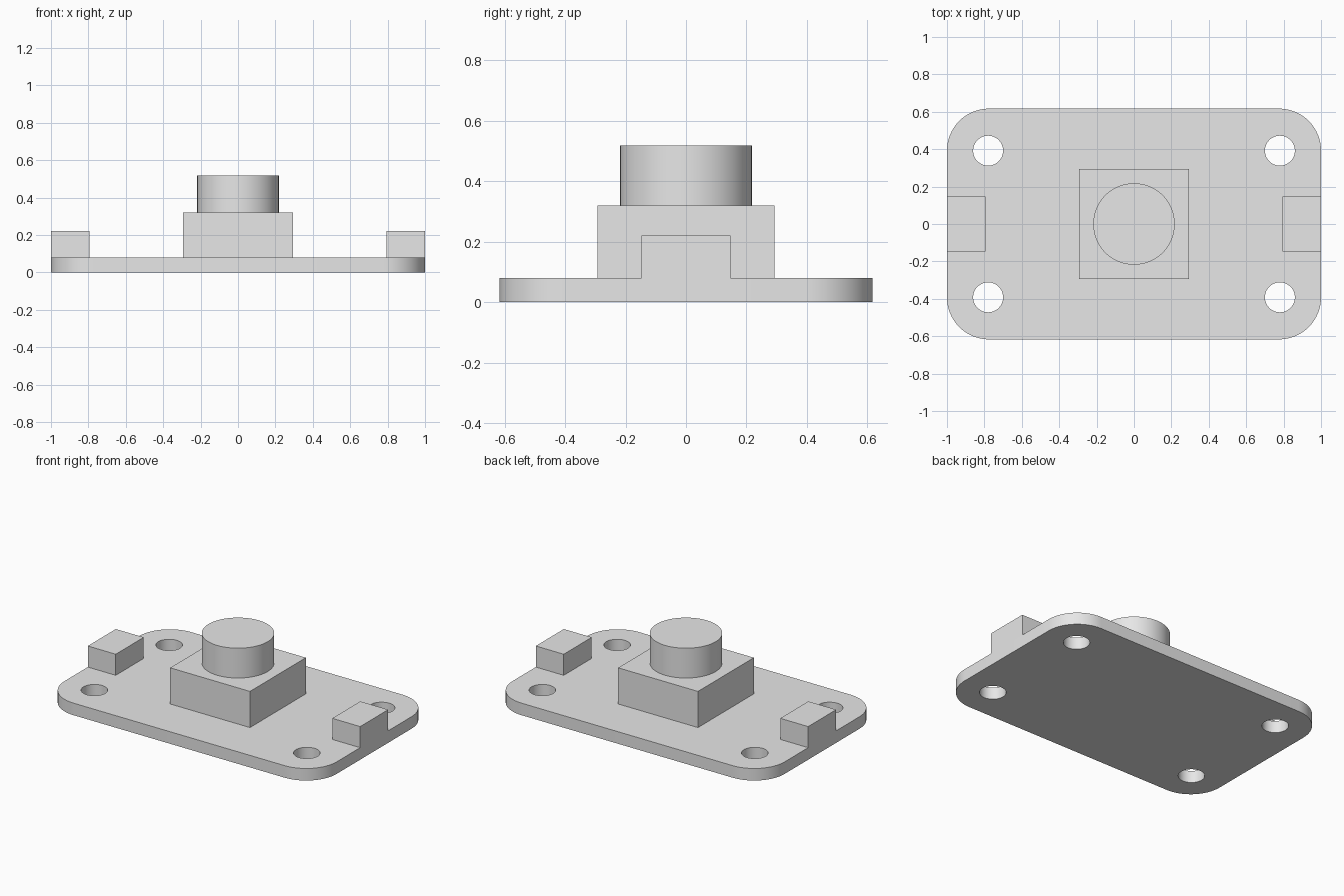
import bpy
import bmesh
import math

old = bpy.data.objects.get("Cube")
if old:
    bpy.data.objects.remove(old, do_unlink=True)

PLATE_TOP = 0.08
BLOCK_TOP = 0.32
HALF_DEPTH = 0.617

grey = bpy.data.materials.new("plain grey")
grey.use_nodes = True
colour = (0.8, 0.8, 0.8, 1)
grey.diffuse_color = colour
grey.node_tree.nodes["Principled BSDF"].inputs["Base Color"].default_value = colour


def finish(name, bm):
    """Turn a bmesh into a named grey object."""
    mesh = bpy.data.meshes.new(name)
    bm.to_mesh(mesh)
    bm.free()
    mesh.materials.append(grey)
    obj = bpy.data.objects.new(name, mesh)
    bpy.context.collection.objects.link(obj)
    return obj


def box(name, low, high, corner=0):
    """Box between two corners, with optional rounded upright edges."""
    bm = bmesh.new()
    bmesh.ops.create_cube(bm, size=1)
    for v in bm.verts:
        v.co = [h if c > 0 else l for c, l, h in zip(v.co, low, high)]
    if corner:
        upright = [e for e in bm.edges
                   if abs(e.verts[0].co.z - e.verts[1].co.z) > 0.01]
        bmesh.ops.bevel(bm, geom=upright, offset=corner, segments=16,
                        profile=0.5, affect='EDGES')
    return finish(name, bm)


def cylinder(name, x, y, radius, bottom, top):
    bm = bmesh.new()
    bmesh.ops.create_cone(bm, cap_ends=True, segments=64, radius1=radius,
                          radius2=radius, depth=top - bottom)
    bmesh.ops.translate(bm, verts=bm.verts, vec=(x, y, (top + bottom) / 2))
    return finish(name, bm)


def smooth(obj):
    bpy.ops.object.select_all(action='DESELECT')
    obj.select_set(True)
    bpy.context.view_layer.objects.active = obj
    bpy.ops.object.shade_smooth_by_angle(angle=math.radians(30))


# Rounded base plate
plate = box("base_plate", (-1, -HALF_DEPTH, 0), (1, HALF_DEPTH, PLATE_TOP), 0.225)

# Four corner screw holes
for sx in (-1, 1):
    for sy in (-1, 1):
        cutter = cylinder("hole_cutter", sx * 0.78, sy * 0.392, 0.08, -0.1, 0.2)
        cutter.hide_render = True
        cut = plate.modifiers.new("hole", 'BOOLEAN')
        cut.operation = 'DIFFERENCE'
        cut.solver = 'EXACT'
        cut.object = cutter
        bpy.context.view_layer.objects.active = plate
        bpy.ops.object.modifier_apply(modifier=cut.name)
        bpy.data.objects.remove(cutter, do_unlink=True)
smooth(plate)

# Central block and round post
box("centre_block", (-0.293, -0.293, PLATE_TOP), (0.293, 0.293, BLOCK_TOP))
smooth(cylinder("round_post", 0, 0, 0.218, BLOCK_TOP, 0.518))

# End tabs, flush with the plate ends
for side, x0, x1 in (("left", 0.795, 1), ("right", -1, -0.795)):
    box(side + "_end_tab", (x0, -0.147, PLATE_TOP), (x1, 0.147, 0.22))
